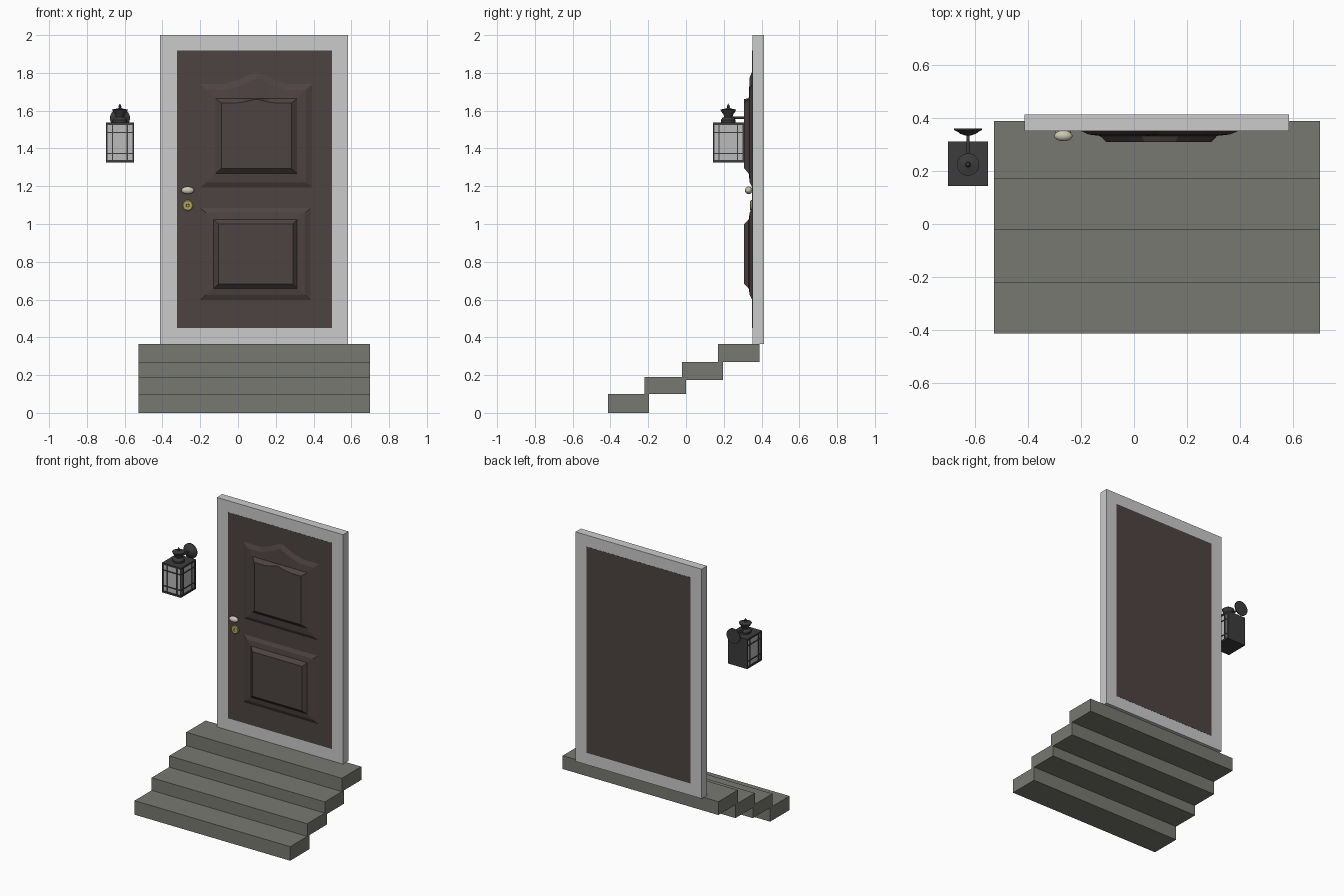
import bpy, bmesh, math
from mathutils import Matrix, Vector

if "Cube" in bpy.data.objects:
    bpy.data.objects.remove(bpy.data.objects["Cube"])


def material(name, rgb):
    m = bpy.data.materials.new(name)
    m.diffuse_color = (*rgb, 1)
    m.use_nodes = True
    m.node_tree.nodes["Principled BSDF"].inputs["Base Color"].default_value = m.diffuse_color
    return m


BROWN = material("dark_wood", (0.075, 0.056, 0.054))
STONE = material("stone", (0.19, 0.19, 0.165))
WHITE = material("frame_paint", (0.6, 0.6, 0.6))
IRON = material("iron", (0.045, 0.045, 0.045))
GLASS = material("glass", (0.5, 0.5, 0.5))
BRASS = material("brass", (0.45, 0.38, 0.12))
NICKEL = material("nickel", (0.6, 0.57, 0.46))


def finish(name, bm, mat, smooth=False):
    bmesh.ops.recalc_face_normals(bm, faces=bm.faces)
    me = bpy.data.meshes.new(name)
    bm.to_mesh(me)
    bm.free()
    ob = bpy.data.objects.new(name, me)
    bpy.context.collection.objects.link(ob)
    me.materials.append(mat)
    if smooth:
        bpy.ops.object.select_all(action='DESELECT')
        ob.select_set(True)
        bpy.context.view_layer.objects.active = ob
        bpy.ops.object.shade_smooth_by_angle(angle=math.radians(35))
    return ob


def add_box(bm, x, y, z):
    size = (x[1] - x[0], y[1] - y[0], z[1] - z[0])
    mid = Vector(((x[0] + x[1]) / 2, (y[0] + y[1]) / 2, (z[0] + z[1]) / 2))
    bmesh.ops.create_cube(bm, size=1, matrix=Matrix.Translation(mid) @ Matrix.Diagonal((*size, 1)))


def boxes(name, mat, *parts):
    bm = bmesh.new()
    for p in parts:
        add_box(bm, *p)
    return finish(name, bm, mat)


def loft(name, loops, mat):
    """Bridge closed loops of equal length and cap both ends."""
    bm = bmesh.new()
    rings = [[bm.verts.new(p) for p in loop] for loop in loops]
    n = len(rings[0])
    for a, b in zip(rings, rings[1:]):
        for i in range(n):
            j = (i + 1) % n
            bm.faces.new((a[i], a[j], b[j], b[i]))
    bm.faces.new(rings[0][::-1])
    bm.faces.new(rings[-1])
    return finish(name, bm, mat)


def lathe(name, profile, origin, mat, forward=False, sides=32):
    """Turn (radius, height) points about z, or about -y when forward."""
    bm = bmesh.new()
    verts = [bm.verts.new((r, 0, h)) for r, h in profile]
    edges = [bm.edges.new(e) for e in zip(verts, verts[1:])]
    bmesh.ops.spin(bm, geom=verts + edges, cent=(0, 0, 0), axis=(0, 0, 1),
                   angle=2 * math.pi, steps=sides, use_duplicate=False)
    bmesh.ops.remove_doubles(bm, verts=bm.verts, dist=1e-5)
    m = Matrix.Translation(origin)
    if forward:
        m = m @ Matrix.Rotation(math.pi / 2, 4, 'X')
    bm.transform(m)
    return finish(name, bm, mat, True)


# Steps
for i, (y0, y1, z0, z1) in enumerate([(-0.412, -0.195, 0, 0.10), (-0.22, 0.0, 0.10, 0.19),
                                      (-0.022, 0.196, 0.175, 0.27), (0.17, 0.388, 0.27, 0.365)]):
    boxes(f"step_{i + 1}", STONE, ((-0.527, 0.70), (y0, y1), (z0, z1)))

# Door frame as one square-cornered ring
FX, FZ, DX, DZ = (-0.412, 0.583), (0.365, 2.0), (-0.324, 0.497), (0.45, 1.918)
FY = (0.351, 0.412)
boxes("door_frame", WHITE,
      ((FX[0], DX[0]), FY, FZ), ((DX[1], FX[1]), FY, FZ),
      (DX, FY, (FZ[0], DZ[0])), (DX, FY, (DZ[1], FZ[1])))
boxes("door", BROWN, (DX, (0.350, 0.413), DZ))


# Stepped raised panels; the upper one has a pointed top
def panel_loop(x0, x1, z0, z1, peak, y):
    pts = [(x0, y, z0), (x1, y, z0), (x1, y, z1)]
    for t, h in [(0.79, 0), (0.66, 0.32), (0.5, 1), (0.34, 0.32), (0.21, 0)]:
        pts.append((x0 + t * (x1 - x0), y, z1 + h * peak))
    return pts + [(x0, y, z1)]


loft("upper_panel", [panel_loop(*p) for p in [
    (-0.203, 0.397, 1.19, 1.745, 0.068, 0.352),
    (-0.167, 0.361, 1.22, 1.712, 0.063, 0.337),
    (-0.118, 0.313, 1.268, 1.665, 0.0, 0.332),
    (-0.087, 0.282, 1.294, 1.64, 0.022, 0.308)]], BROWN)
loft("lower_panel", [panel_loop(*p, 0, y) for *p, y in [
    (-0.203, 0.388, 0.594, 1.087, 0.352),
    (-0.170, 0.355, 0.625, 1.06, 0.337),
    (-0.129, 0.313, 0.658, 1.024, 0.332),
    (-0.103, 0.290, 0.683, 1.00, 0.308)]], BROWN)

# Oval knob and lock disc
bm = bmesh.new()
bmesh.ops.create_uvsphere(bm, u_segments=32, v_segments=16, radius=1,
                          matrix=Matrix.Translation((-0.266, 0.332, 1.178)) @ Matrix.Diagonal((0.034, 0.02, 0.02, 1)))
finish("door_knob", bm, NICKEL, True)
lathe("lock_plate", [(0, 0), (0.029, 0), (0.029, 0.007), (0.024, 0.011), (0.009, 0.011),
                     (0.007, 0.008), (0, 0.008)], (-0.266, 0.351, 1.098), BRASS, True)

# Lantern body: plates, corner posts, solid back and glazing bars
LX, LY, LZ = (-0.70, -0.55), (0.143, 0.31), (1.326, 1.537)
CX, CY = -0.625, 0.224
boxes("lantern_top", IRON, (LX, LY, (1.525, LZ[1])))
boxes("lantern_base", IRON, (LX, LY, (LZ[0], 1.338)))
boxes("lantern_back", IRON, (LX, (0.299, LY[1]), (1.338, 1.525)))
boxes("lantern_glass", GLASS, ((-0.693, -0.557), (0.15, 0.30), (1.337, 1.526)))
w, b, mid = 0.009, 0.003, (1.338, 1.525)
parts = [((LX[0], LX[0] + w), (LY[0], LY[0] + w), mid), ((LX[1] - w, LX[1]), (LY[0], LY[0] + w), mid)]
for x in (-0.664, -0.586):
    parts.append(((x - b, x + b), (0.145, 0.152), mid))
for side in (-0.698, -0.559):
    for y in (0.175, 0.273):
        parts.append(((side, side + 0.007), (y - b, y + b), mid))
    for z in (1.374, 1.485):
        parts.append(((side, side + 0.007), (0.145, 0.30), (z - b, z + b)))
for z in (1.374, 1.485):
    parts.append(((-0.698, -0.552), (0.145, 0.152), (z - b, z + b)))
boxes("lantern_bars", IRON, *parts)

# Lantern cap with finial, arm and wall plate
lathe("lantern_cap", [(0, 1.53), (0.037, 1.53), (0.039, 1.55), (0.032, 1.561), (0.022, 1.567),
                      (0.026, 1.58), (0.038, 1.597), (0.042, 1.606), (0.024, 1.609), (0.01, 1.613),
                      (0.006, 1.618), (0.008, 1.624), (0, 1.638)], (CX, CY, 0), IRON)
lathe("lantern_arm", [(0, 0), (0.006, 0), (0.006, 0.13), (0, 0.13)], (CX, 0.35, 1.562), IRON, True, 12)
lathe("wall_plate", [(0, 0), (0.053, 0), (0.053, 0.006), (0.04, 0.012), (0.03, 0.02), (0.012, 0.026),
                     (0, 0.027)], (CX, 0.36, 1.56), IRON, True)
